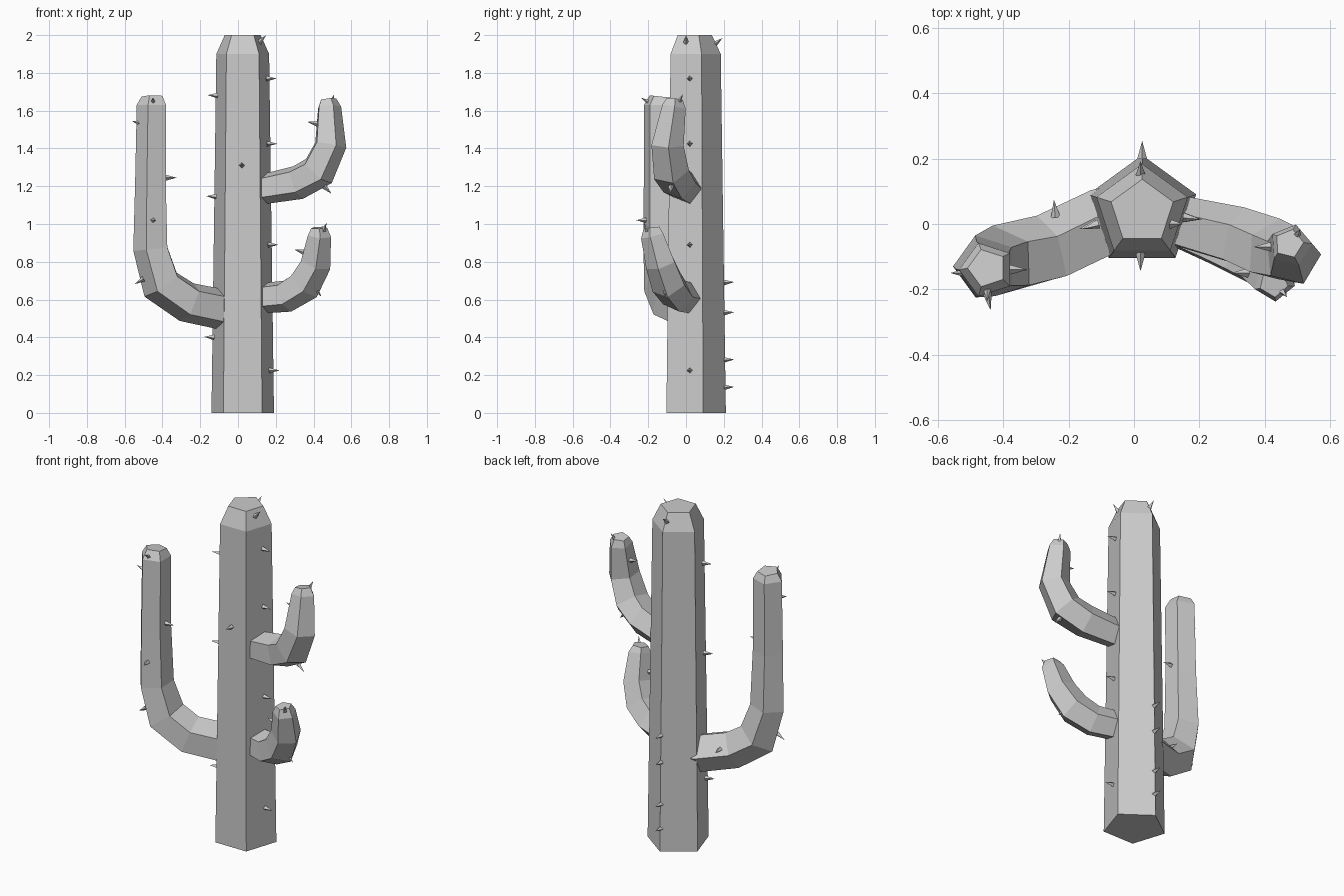
import bpy
import bmesh
from math import cos, sin, radians, tau
from mathutils import Vector

default_cube = bpy.data.objects.get("Cube")
if default_cube:
    bpy.data.objects.remove(default_cube, do_unlink=True)

# One plain grey for the whole plant
grey = bpy.data.materials.new("light_grey")
grey.use_nodes = True
grey.diffuse_color = (0.6, 0.6, 0.6, 1)
grey.node_tree.nodes["Principled BSDF"].inputs["Base Color"].default_value = grey.diffuse_color

SIDES = 5
UP = Vector((0, 0, 1))


def finish(name, mesh_builder):
    """Turn a bmesh into a flat shaded object."""
    bmesh.ops.recalc_face_normals(mesh_builder, faces=mesh_builder.faces)
    mesh = bpy.data.meshes.new(name)
    mesh_builder.to_mesh(mesh)
    mesh_builder.free()
    mesh.materials.append(grey)
    part = bpy.data.objects.new(name, mesh)
    bpy.context.collection.objects.link(part)
    return part


def skin(name, rings):
    """Bridge a row of pentagon rings and close both ends."""
    builder = bmesh.new()
    loops = [[builder.verts.new(point) for point in ring] for ring in rings]
    for lower, upper in zip(loops, loops[1:]):
        for i in range(SIDES):
            j = (i + 1) % SIDES
            builder.faces.new((lower[i], lower[j], upper[j], upper[i]))
    builder.faces.new(loops[0])
    builder.faces.new(loops[-1])
    return finish(name, builder)


def pentagon(centre, radius, outward, sideways, twist):
    angles = [twist + tau * i / SIDES for i in range(SIDES)]
    return [centre + radius * (outward * cos(a) + sideways * sin(a)) for a in angles]


def arm(name, stations, twist):
    """Sweep a pentagon along stations of (x, y, z, radius)."""
    centres = [Vector(s[:3]) for s in stations]
    reach = centres[-1] - centres[0]
    reach.z = 0
    side = UP.cross(reach.normalized())
    rings = []
    for i, station in enumerate(stations):
        ahead = centres[min(i + 1, len(centres) - 1)]
        behind = centres[max(i - 1, 0)]
        tangent = (ahead - behind).normalized()
        outward = side.cross(tangent).normalized()
        sideways = tangent.cross(outward)
        rings.append(pentagon(centres[i], station[3], outward, sideways, radians(twist)))
    return skin(name, rings)


# Trunk, tapering to a chamfered flat top
trunk_levels = [(0, 0.174), (1.9, 0.147), (2, 0.1)]
skin("trunk", [pentagon(Vector((0.025, 0.037, z)), r, Vector((0, 1, 0)), Vector((-1, 0, 0)), 0)
               for z, r in trunk_levels])

# Three bent arms
arm("right_arm", [
    (0, 0.03, 0.54, 0.1), (-0.09, 0, 0.55, 0.112), (-0.26, -0.08, 0.585, 0.112),
    (-0.4, -0.115, 0.68, 0.115), (-0.455, -0.13, 0.87, 0.1),
    (-0.455, -0.138, 1.2, 0.09), (-0.45, -0.14, 1.63, 0.086), (-0.45, -0.135, 1.675, 0.06),
], -20)
arm("upper_left_arm", [
    (0.05, 0.02, 1.18, 0.08), (0.15, 0, 1.19, 0.085), (0.31, -0.04, 1.22, 0.095),
    (0.42, -0.08, 1.28, 0.1), (0.485, -0.1, 1.42, 0.09),
    (0.48, -0.065, 1.62, 0.066), (0.475, -0.06, 1.66, 0.045),
], 15)
arm("lower_left_arm", [
    (0.05, 0.02, 0.61, 0.08), (0.14, 0, 0.61, 0.085), (0.25, -0.045, 0.62, 0.09),
    (0.35, -0.09, 0.68, 0.095), (0.41, -0.13, 0.79, 0.085),
    (0.43, -0.175, 0.94, 0.065), (0.428, -0.18, 0.98, 0.045),
], 15)

# Spines: base point and pointing direction, grouped by direction where shared
spines = []
for z in (1.68, 1.145, 0.4):
    spines.append(((-0.108 - (1.68 - z) * 0.015, 0, z), (-1, -0.3, 0.05)))
for z in (1.77, 1.425, 0.89, 0.225):
    spines.append(((0.15 + (1.77 - z) * 0.01, 0.02, z), (1, -0.1, 0)))
for z in (0.69, 0.53, 0.28, 0.135):
    spines.append(((0.025, 0.2, z), (0, 1, 0.05)))
spines += [
    ((0.02, -0.09, 1.31), (0, -1, 0.1)),
    ((0.11, 0, 1.96), (1, 0, 1)),
    ((0.02, 0.15, 1.95), (0, 1, 0.8)),
    # right arm
    ((-0.51, -0.15, 1.53), (-1, 0, 0.3)),
    ((-0.38, -0.14, 1.245), (1, 0, 0)),
    ((-0.45, -0.21, 1.02), (0.2, -1, 0)),
    ((-0.45, -0.19, 1.64), (0, -1, 0.6)),
    ((-0.5, -0.15, 0.71), (-1, 0, -0.6)),
    ((-0.24, 0.02, 0.61), (-0.1, 1, 0)),
    # upper left arm
    ((0.42, -0.07, 1.53), (-1, 0, 0.2)),
    ((0.495, -0.04, 1.64), (0.3, 0.5, 1)),
    ((0.455, -0.08, 1.2), (0.8, 0, -0.8)),
    # lower left arm
    ((0.35, -0.15, 0.85), (-1, 0, 0.3)),
    ((0.45, -0.2, 0.96), (0.4, -0.5, 1)),
    ((0.41, -0.11, 0.66), (0.7, 0, -1)),
]
spine_builder = bmesh.new()
LENGTH = 0.055
for base, direction in spines:
    heading = Vector(direction).normalized()
    cone = bmesh.ops.create_cone(spine_builder, cap_ends=True, segments=4,
                                 radius1=0.015, radius2=0, depth=LENGTH)
    bmesh.ops.rotate(spine_builder, verts=cone["verts"],
                     matrix=UP.rotation_difference(heading).to_matrix())
    bmesh.ops.translate(spine_builder, verts=cone["verts"],
                        vec=Vector(base) + heading * LENGTH * 0.5)
finish("spines", spine_builder)
